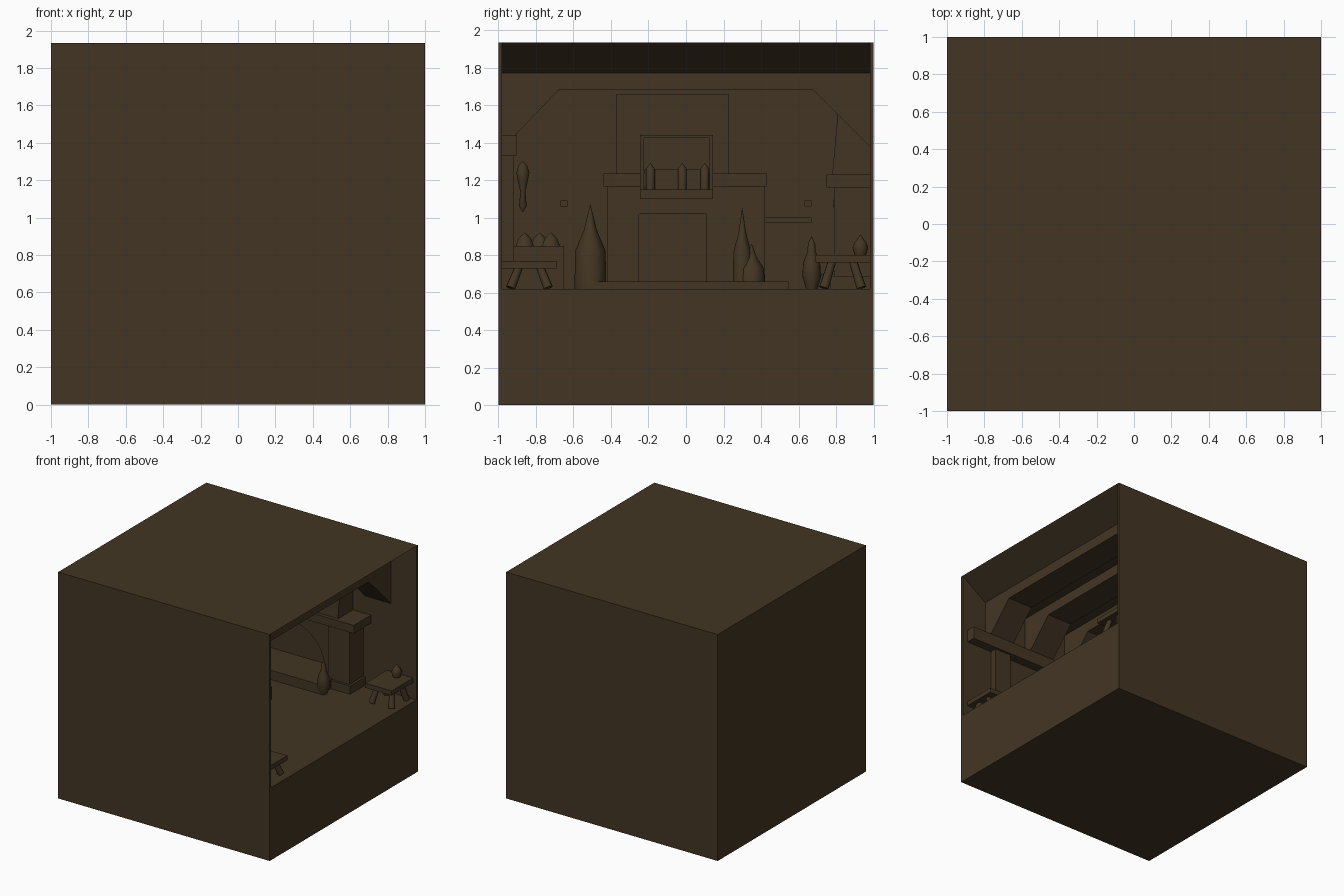
import bpy, bmesh, math
from mathutils import Vector

if "Cube" in bpy.data.objects:
    bpy.data.objects.remove(bpy.data.objects["Cube"])

wood = bpy.data.materials.new("dark brown")
wood.diffuse_color = (0.056, 0.036, 0.017, 1)
wood.use_nodes = True
wood.node_tree.nodes["Principled BSDF"].inputs["Base Color"].default_value = wood.diffuse_color


def finish(name, bm, smooth=False):
    bmesh.ops.recalc_face_normals(bm, faces=bm.faces)
    me = bpy.data.meshes.new(name)
    bm.to_mesh(me)
    bm.free()
    me.materials.append(wood)
    ob = bpy.data.objects.new(name, me)
    bpy.context.collection.objects.link(ob)
    if smooth:
        bpy.context.view_layer.objects.active = ob
        ob.select_set(True)
        bpy.ops.object.shade_smooth_by_angle(angle=math.radians(45))
        ob.select_set(False)
    return ob


def box(name, x0, x1, y0, y1, z0, z1):
    bm = bmesh.new()
    bmesh.ops.create_cube(bm, size=1)
    for v in bm.verts:
        v.co = Vector(((x0 + x1) / 2 + v.co.x * (x1 - x0),
                       (y0 + y1) / 2 + v.co.y * (y1 - y0),
                       (z0 + z1) / 2 + v.co.z * (z1 - z0)))
    return finish(name, bm)


def prism(name, pts, axis, a, b):
    """Extrude a 2D profile along an axis: x uses (y,z), y uses (x,z)."""
    bm = bmesh.new()
    place = (lambda p: (a, p[0], p[1])) if axis == "x" else (lambda p: (p[0], a, p[1]))
    f = bm.faces.new([bm.verts.new(place(p)) for p in pts])
    r = bmesh.ops.extrude_face_region(bm, geom=[f])
    off = Vector((b - a, 0, 0)) if axis == "x" else Vector((0, b - a, 0))
    bmesh.ops.translate(bm, vec=off, verts=[g for g in r["geom"] if isinstance(g, bmesh.types.BMVert)])
    return finish(name, bm)


def lathe(name, x, y, prof, n=16):
    """Turned shape from (radius, z) pairs."""
    bm = bmesh.new()
    vs = [bm.verts.new((x + max(r, .001), y, z)) for r, z in prof]
    es = [bm.edges.new(p) for p in zip(vs, vs[1:])]
    bmesh.ops.spin(bm, geom=vs + es, cent=(x, y, 0), axis=(0, 0, 1),
                   angle=2 * math.pi, steps=n, use_merge=True)
    bmesh.ops.remove_doubles(bm, verts=bm.verts, dist=1e-4)
    return finish(name, bm, True)


def leg(name, top, foot, r=0.022):
    a, b = Vector(top), Vector(foot)
    bm = bmesh.new()
    bmesh.ops.create_cone(bm, cap_ends=True, segments=8, radius1=r * 1.2, radius2=r,
                          depth=(a - b).length)
    bm.transform((a - b).to_track_quat("Z", "Y").to_matrix().to_4x4())
    bmesh.ops.translate(bm, vec=(a + b) / 2, verts=bm.verts)
    return finish(name, bm, True)


FLOOR, CEIL, IN, BACK = 0.62, 1.77, 0.98, -0.97

# Room shell, open on the +x side
prism("room_shell", [(1, 0), (-1, 0), (-1, 1.935), (1, 1.935), (.98, 1.92), (.76, CEIL),
                     (BACK, CEIL), (BACK, FLOOR), (1, FLOOR)], "y", -IN, IN)
for s, n in ((-1, "front_wall"), (1, "rear_wall")):
    box(n, -1, 1, *sorted((s * IN, s)), 0, 1.935)

# Ceiling frames with corner braces
for i, x in enumerate((.62, .2, -.22, -.64)):
    prism(f"ceiling_frame_{i}", [(-IN, CEIL), (-IN, 1.36), (-.92, 1.43), (-.68, 1.68),
                                 (.68, 1.68), (IN, 1.38), (IN, CEIL)], "x", x - .1, x + .14)

# Chimney on the back wall
box("chimney_upper", BACK, -.82, -.37, .23, 1.2, 1.66)
box("chimney_lower_left", BACK, -.76, -.42, -.25, FLOOR, 1.18)
box("chimney_lower_right", BACK, -.76, .11, .42, FLOOR, 1.18)
box("chimney_lintel", BACK, -.76, -.25, .11, 1.02, 1.18)
box("chimney_recess", BACK, -.86, -.25, .11, FLOOR, 1.02)
box("chimney_mantel", BACK, -.7, -.44, .43, 1.165, 1.235)
box("chimney_step", BACK, -.58, -.55, .55, FLOOR, .66)

# Framed rack over the mantel
for y in (-.235, .135):
    box("rack_side", -.8, -.66, y - .01, y + .01, 1.1, 1.44)
box("rack_top", -.8, -.66, -.24, .14, 1.425, 1.44)
box("rack_base", -.8, -.62, -.245, .145, 1.1, 1.15)
box("rack_panel", -.8, -.7, -.22, .12, 1.15, 1.26)
for i, y in enumerate((-.19, -.02, .1)):
    lathe(f"rack_candle_{i}", -.68, y, [(0, 1.15), (.025, 1.15), (.025, 1.26), (0, 1.29)], 10)

# Sacks beside the chimney
for i, (y, r, h) in enumerate(((-.51, .085, .45), (.3, .05, .43), (.35, .07, .24))):
    lathe(f"sack_{i}", -.66, y, [(0, FLOOR), (r, FLOOR), (r * .95, FLOOR + h * .45),
                                 (r * .4, FLOOR + h * .7), (0, FLOOR + h)], 12)

# Shelf, pegs and torch on the back wall
box("wall_shelf", BACK, -.86, .42, .67, .97, 1.0)
for y in (-.65, .65):
    box("wall_peg", BACK, -.9, y - .018, y + .018, 1.06, 1.09)
lathe("wall_torch", -.9, -.87, [(0, 1.03), (.02, 1.06), (.014, 1.14), (.025, 1.19),
                                (.035, 1.24), (.022, 1.28), (0, 1.3)], 12)

# Chest with a lumpy load in the back corner
box("chest", BACK, -.6, -.92, -.65, FLOOR, .85)
for i, (x, y) in enumerate(((-.7, -.86), (-.8, -.78), (-.7, -.72))):
    lathe(f"bundle_{i}", x, y, [(0, .83), (.05, .85), (.035, .89), (0, .92)], 10)

# Fireplace on the rear wall with an arched opening
arch = [(-.14 + .36 * math.cos(a), .72 + .34 * math.sin(a))
        for a in [math.pi * (1 - k / 14) for k in range(15)]]
prism("fireplace_face", [(-.62, .66), (-.62, 1.16), (.34, 1.16), (.34, .66), (.22, .66)]
      + arch[::-1] + [(-.5, .66)], "y", .86, IN)
for x in (-.68, .4):
    box("fireplace_pillar", x - .1, x + .1, .79, IN, FLOOR, 1.17)
    box("pillar_foot", x - .12, x + .12, .77, IN, FLOOR, .69)
box("fireplace_mantel", -.84, .57, .75, IN, 1.16, 1.23)
hood = prism("fireplace_hood", [(.78, 1.23), (.81, 1.56), (.84, CEIL), (IN, CEIL), (IN, 1.23)],
             "x", -.66, .4)
box("hearth", -.62, .34, .64, IN, FLOOR, .70)
lathe("cooking_pot", -.14, .87, [(0, .99), (.05, 1.0), (.085, 1.06), (.08, 1.12), (.06, 1.14)])

# Jug at the end of the hearth
lathe("floor_jug", .34, .67, [(0, FLOOR), (.03, FLOOR), (.05, .69), (.045, .76), (.022, .82),
                              (.02, .86), (0, .9)])

# Lintel and posts on the front wall
box("front_lintel", -.95, .95, -IN, -.9, 1.33, 1.44)
for x in (-.62, .62):
    box("front_post", x - .08, x + .08, -IN, -.92, FLOOR, 1.33)


# Small tables by the opening
def table(name, x0, x1, y0, y1, z):
    box(name + "_top", x0, x1, y0, y1, z - .04, z)
    for sx, x in ((-1, x0), (1, x1)):
        for sy, y in ((-1, y0), (1, y1)):
            t = (x - sx * .06, y - sy * .09, z - .03)
            leg(name + "_leg", t, (x - sx * .03, y - sy * .045, FLOOR + .005))


table("left_table", .7, .95, -.98, -.69, .77)
table("right_table", .72, .97, .69, .98, .80)
lathe("table_pot", .85, .93, [(0, .8), (.03, .8), (.042, .84), (.03, .87), (.02, .88), (0, .91)])
